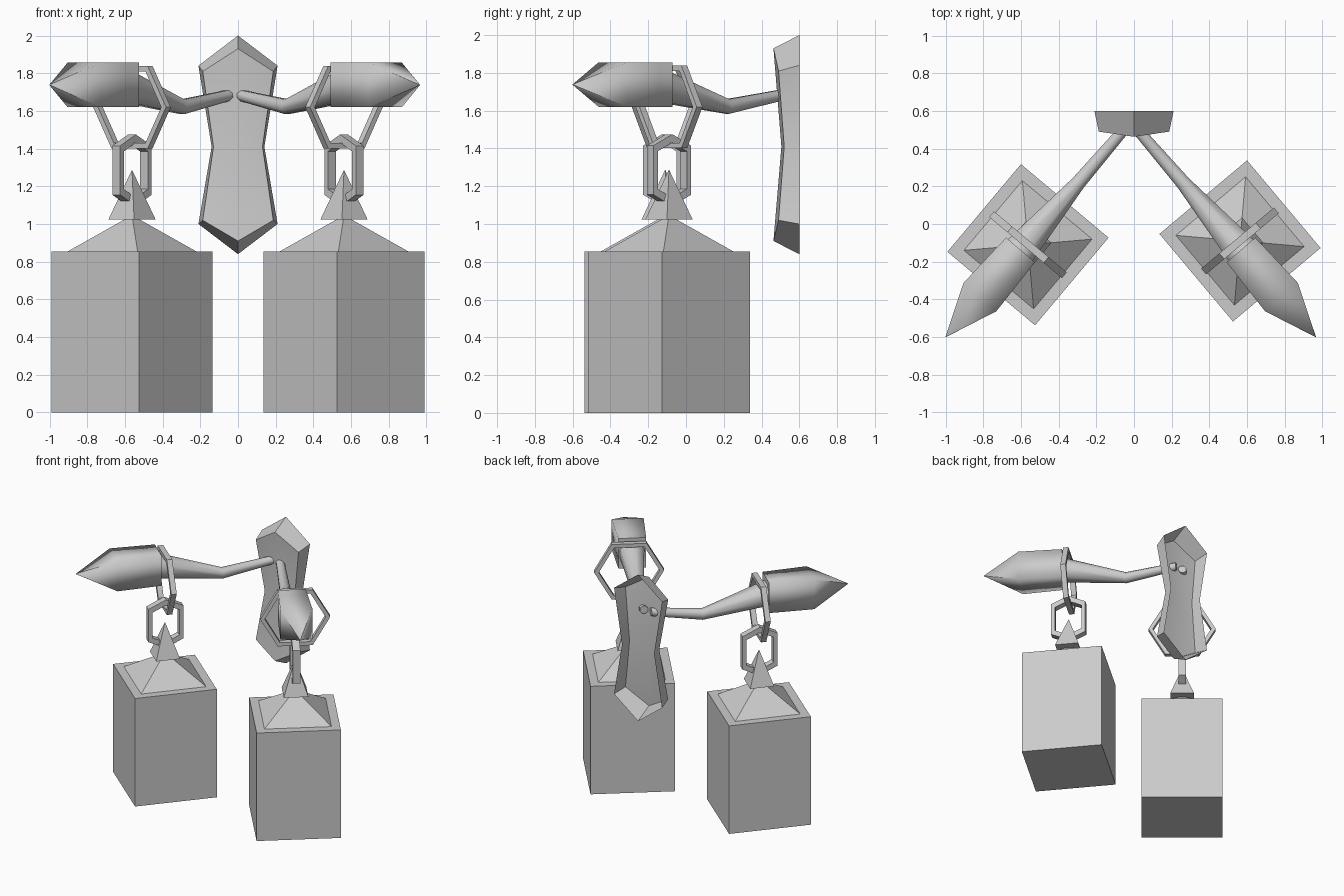
import bpy
from math import radians, cos, sin, pi
from mathutils import Matrix, Vector

cube = bpy.data.objects.get("Cube")
if cube:
    bpy.data.objects.remove(cube, do_unlink=True)

metal = bpy.data.materials.new("grey_metal")
metal.use_nodes = True
GREY = (0.6, 0.6, 0.6, 1)
metal.diffuse_color = GREY
metal.node_tree.nodes["Principled BSDF"].inputs["Base Color"].default_value = GREY


def make(name, verts, faces, frame=Matrix(), smooth=False):
    """Mesh object; with smooth, only the four-sided and three-sided walls are smoothed."""
    mesh = bpy.data.meshes.new(name)
    mesh.from_pydata([frame @ Vector(v) for v in verts], [], faces)
    mesh.materials.append(metal)
    obj = bpy.data.objects.new(name, mesh)
    bpy.context.collection.objects.link(obj)
    if smooth:
        caps = [p for p in mesh.polygons if p.index >= smooth]
        mesh.polygons.foreach_set("use_smooth", [True] * len(mesh.polygons))
        for p in caps:
            p.use_smooth = False
    mesh.update()
    return obj


def loft(name, rings, frame, smooth=False):
    """Skin equal rings of points and cap both ends; caps stay flat."""
    n = len(rings[0])
    verts = [v for r in rings for v in r]
    faces = []
    for k in range(len(rings) - 1):
        for i in range(n):
            j = (i + 1) % n
            faces.append((k * n + i, k * n + j, k * n + n + j, k * n + n + i))
    walls = len(faces)
    faces += [tuple(reversed(range(n))), tuple(range(len(verts) - n, len(verts)))]
    return make(name, verts, faces, frame, walls if smooth else False)


def square(half, z):
    return [(half * a, half * b, z) for a, b in ((-1, -1), (1, -1), (1, 1), (-1, 1))]


def link(name, outline, inner, thick, zc, frame, along):
    """Flat closed chain link; along=True puts its plane along the arm."""
    n = len(outline)
    verts = []
    for scale, side in ((1, -1), (1, 1), (inner, 1), (inner, -1)):
        for h, z in outline:
            t = side * thick / 2
            a, b = (h * scale, t) if along else (-t, h * scale)
            verts.append((a, b, zc + z * scale))
    faces = []
    for k in range(4):
        m = (k + 1) % 4
        for i in range(n):
            j = (i + 1) % n
            faces.append((k * n + i, k * n + j, m * n + j, m * n + i))
    return make(name, verts, faces, frame)


# Wall plate: open-backed shell with a creased front and sloping rim
half = [(0.187, 0.49, 1.81), (0.13, 0.52, 1.41), (0.187, 0.49, 1.02)]
front = [(0, 0.463, 1.93)] + half + [(0, 0.463, 0.91)]
front += [(-x, y, z) for x, y, z in reversed(half)]
side = [(0.21, 1.84), (0.14, 1.41), (0.21, 1.0)]
back = [(0, 2.0)] + side + [(0, 0.84)] + [(-x, z) for x, z in reversed(side)]
verts = front + [(x, 0.6, z) for x, z in back] + [(0, 0.505, 1.41)]
mid = 16
faces = [(0, 7, 6, mid), (mid, 6, 5, 4), (0, mid, 2, 1), (mid, 4, 3, 2)]
faces += [(i, (i + 1) % 8, 8 + (i + 1) % 8, 8 + i) for i in range(8)]
plate = make("wall_plate", verts, faces)
bpy.context.view_layer.objects.active = plate
plate.select_set(True)
bpy.ops.object.shade_smooth_by_angle(angle=radians(40))
plate.select_set(False)

for label, tip, hang, turn in (
    ("right", (-1.0, -0.6, 0), (-0.5625, -0.11, 0), 180 + 49.3),
    ("left", (0.965, -0.6, 0), (0.5625, -0.09, 0), 360 - 49.3),
):
    axis = Matrix.Translation(tip) @ Matrix.Rotation(radians(turn), 4, "Z")
    square_turn = 230 if label == "right" else 310
    drop = Matrix.Translation(hang) @ Matrix.Rotation(radians(square_turn), 4, "Z")

    # Bent arm, thickening towards the head
    arm = []
    for s, z, r in ((-1.46, 1.683, 0.031), (-1.08, 1.622, 0.042), (-0.6, 1.735, 0.095)):
        arm.append([(s, r * cos(i * pi / 4 + pi / 8), z + r * sin(i * pi / 4 + pi / 8))
                    for i in range(8)])
    loft(label + "_arm", arm, axis, smooth=True)

    # Pointed head
    head = []
    for s, w, h in ((-0.61, 0.1, 0.118), (-0.51, 0.105, 0.118),
                    (-0.28, 0.115, 0.118), (0, 0.001, 0.001)):
        head.append([(s, w * a, 1.738 + h * b)
                     for a, b in ((-1, -1), (1, -1), (1, 1), (-1, 1))])
    loft(label + "_head", head, axis, smooth=True)

    # Hexagonal ring around the arm and the long link below it
    hexagon = [(0.252 * cos(i * pi / 3), 0.252 * sin(i * pi / 3)) for i in range(6)]
    link(label + "_ring", hexagon, 0.87, 0.04, 1.62, drop, False)
    long_hex = [(0, 0.19), (-0.13, 0.13), (-0.13, -0.13),
                (0, -0.19), (0.13, -0.13), (0.13, 0.13)]
    link(label + "_chain_link", long_hex, 0.77, 0.055, 1.285, drop, True)

    # Hanging lantern: box, low roof and spike
    loft(label + "_lantern_box", [square(0.3035, 0), square(0.3035, 0.855)], drop)
    loft(label + "_lantern_roof", [square(0.2415, 0.855), square(0.002, 1.045)], drop)
    loft(label + "_lantern_spike", [square(0.0885, 1.025), square(0.001, 1.285)], drop)
